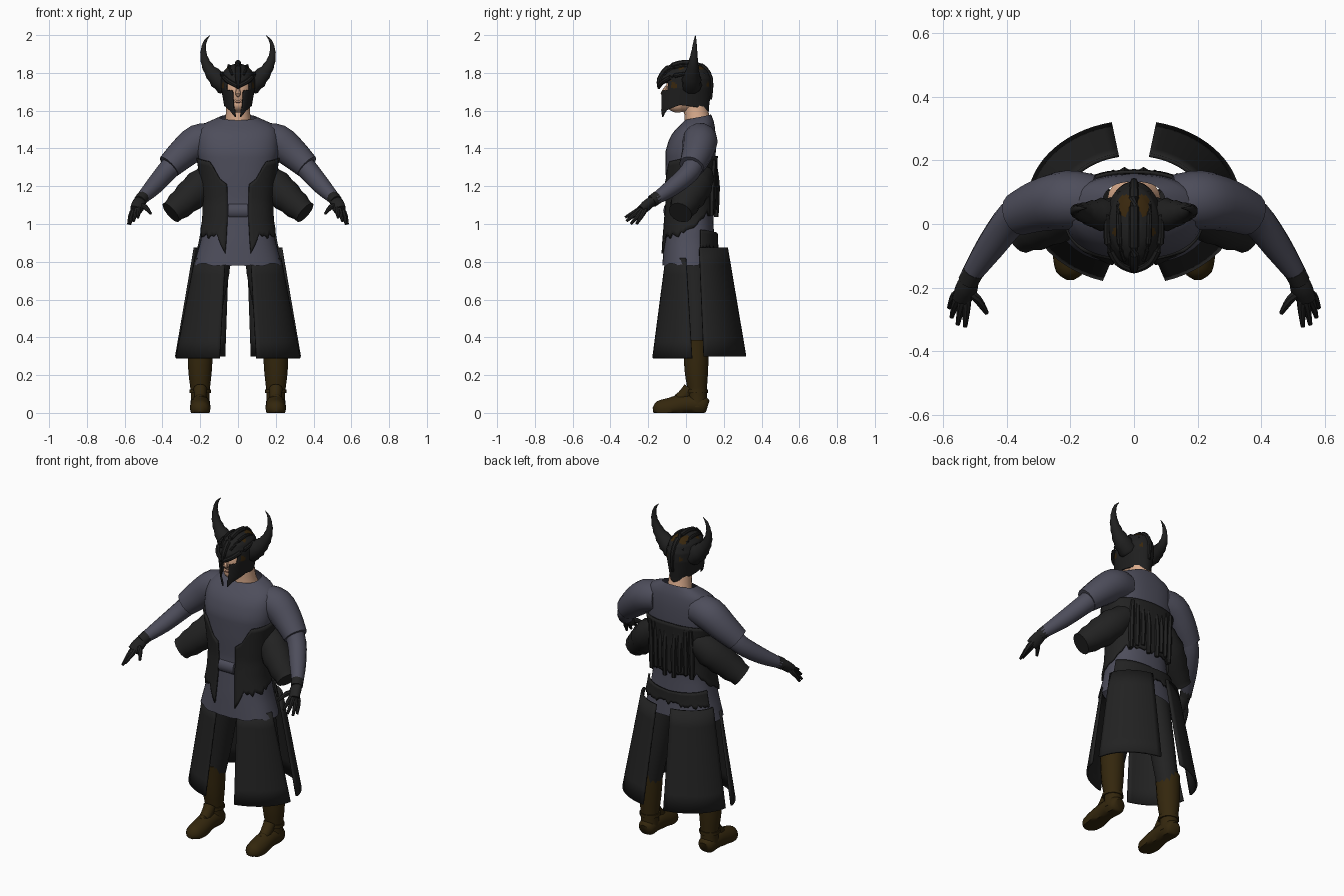
import bpy, bmesh, math, random
from mathutils import Vector, noise

random.seed(4)
cube = bpy.data.objects.get("Cube")
if cube:
    bpy.data.objects.remove(cube)


def material(name, *rgb):
    m = bpy.data.materials.new(name)
    m.use_nodes = True
    m.diffuse_color = (*rgb, 1)
    m.node_tree.nodes["Principled BSDF"].inputs["Base Color"].default_value = (*rgb, 1)
    return m


cloth = material("slate cloth", .075, .075, .105)
leather = material("black leather", .016, .016, .016)
metal = material("dark iron", .014, .014, .014)
rust = material("rusty iron", .04, .02, .004)
brown = material("brown leather", .034, .02, .004)
skin = material("skin", .72, .42, .27)
lips = material("lips", .35, .15, .1)


def interp(table, t):
    """Linear lookup of the values after the first entry of each row."""
    if t <= table[0][0]:
        return table[0][1:]
    for p, q in zip(table, table[1:]):
        if t <= q[0]:
            f = (t - p[0]) / (q[0] - p[0])
            return tuple(a + (b - a) * f for a, b in zip(p[1:], q[1:]))
    return table[-1][1:]


def finish(name, bm, mats, mirror=True, thick=0, angle=40):
    me = bpy.data.meshes.new(name)
    bm.to_mesh(me)
    bm.free()
    for m in mats:
        me.materials.append(m)
    ob = bpy.data.objects.new(name, me)
    bpy.context.collection.objects.link(ob)
    bpy.ops.object.select_all(action='DESELECT')
    ob.select_set(True)
    bpy.context.view_layer.objects.active = ob
    bpy.ops.object.shade_smooth_by_angle(angle=math.radians(angle))
    if mirror:
        ob.modifiers.new("Mirror", 'MIRROR')
    if thick:
        s = ob.modifiers.new("Solidify", 'SOLIDIFY')
        s.thickness = thick
    return ob


def shell(name, rows, mats, a0, a1, low, high, cols=24, steps=16, grow=0,
          power=1, jag=0, tilt=0, thick=0, drop=None, paint=None):
    """Half shell round the body; rows hold z, half width, front y, back y."""
    bm = bmesh.new()
    grid = []
    for i in range(cols + 1):
        deg = a0 + (a1 - a0) * i / cols
        c, s = math.cos(math.radians(deg)), math.sin(math.radians(deg))
        c = 0 if abs(deg) == 90 else c
        lo = interp(low, deg)[0] + random.uniform(-jag, jag)
        hi = interp(high, deg)[0]
        line = []
        for j in range(steps + 1):
            z = lo + (hi - lo) * j / steps
            w, f, b = interp(rows, z)
            x = (w + grow) * c ** power
            y = (f + b) / 2 + ((b - f) / 2 + grow) * math.copysign(abs(s) ** power, s)
            line.append(bm.verts.new((x, y, z + tilt * s * (j / steps) ** 8)))
        grid.append(line)
    for i in range(cols):
        for j in range(steps):
            f = bm.faces.new((grid[i][j], grid[i+1][j], grid[i+1][j+1], grid[i][j+1]))
            p = f.calc_center_median()
            if drop and drop(p):
                bm.faces.remove(f)
            elif paint:
                f.material_index = paint(p)
    return finish(name, bm, mats, thick=thick)


def tube(name, pts, mat, n=12, sub=3, mirror=True, flat=1, ridge=0, floor=False):
    """Round limb through points of x, y, z, radius."""
    P = [Vector(p) for p in pts]
    path = []
    for k in range(len(P) - 1):
        a, b, c, d = P[max(k-1, 0)], P[k], P[k+1], P[min(k+2, len(P)-1)]
        for i in range(sub):
            t = i / sub
            path.append(b + (c - a) * (t / 2) + (2*a - 5*b + 4*c - d) * (t*t / 2)
                        + (3*b - a - 3*c + d) * (t**3 / 2))
    path.append(P[-1])
    bm = bmesh.new()
    rings = []
    for k, p in enumerate(path):
        t = (path[min(k+1, len(path)-1)] - path[max(k-1, 0)]).xyz.normalized()
        side = Vector((0, 1, 0)) if abs(t.y) < .9 else Vector((1, 0, 0))
        side = (side - t * side.dot(t)).normalized()
        up = t.cross(side)
        r = p.w * (1 + (ridge if k % 2 else -ridge))
        ring = []
        for i in range(n):
            a = math.tau * i / n
            v = p.xyz + side * (math.cos(a) * r * flat) + up * (math.sin(a) * r)
            if floor:
                v.z = max(v.z, 0)
            ring.append(bm.verts.new(v))
        rings.append(ring)
    for A, B in zip(rings, rings[1:]):
        for i in range(n):
            bm.faces.new((A[i], A[(i+1) % n], B[(i+1) % n], B[i]))
    bm.faces.new(rings[0][::-1])
    bm.faces.new(rings[-1])
    bmesh.ops.recalc_face_normals(bm, faces=bm.faces)
    return finish(name, bm, [mat], mirror)


def ball(name, at, size, mat):
    bm = bmesh.new()
    bmesh.ops.create_uvsphere(bm, u_segments=20, v_segments=14, radius=1)
    for v in bm.verts:
        v.co = Vector(at) + v.co * Vector(size)
    return finish(name, bm, [mat], False)


# Tunic with ragged hem
torso = [(.78, .235, -.125, .16), (.9, .2, -.118, .15), (1.02, .178, -.108, .145),
         (1.12, .175, -.1, .145), (1.25, .19, -.107, .15), (1.38, .215, -.11, .158),
         (1.46, .215, -.088, .158), (1.51, .2, -.055, .152), (1.54, .165, -.025, .145),
         (1.57, .085, .0, .13)]
shell("tunic", torso, [cloth], -90, 90, [(0, .785)], [(0, 1.565)], steps=26,
      power=.85, jag=.008, tilt=.015)

# Open ragged coat, hanging back strips and lower band
shell("torn_coat", torso, [leather], -76, 90,
      [(-76, .86), (-68, .88), (-60, .95), (-30, .93), (0, .96), (35, 1.06), (90, 1.06)],
      [(-76, 1.21), (-64, 1.24), (-50, 1.33), (0, 1.35), (90, 1.36)],
      cols=30, grow=.012, power=.85, jag=.018, thick=.01)
shell("back_band", torso, [leather], 20, 90, [(0, .88)], [(20, .97), (90, .95)],
      steps=5, grow=.02, power=.85, jag=.012, thick=.01)
for k in range(4):
    x = .03 + k * .035
    end = 1.02 + random.uniform(0, .06)
    tube("back_fold", [(x, .15, 1.34, .01), (x, .163 - k * .008, 1.2, .016),
                       (x, .16 - k * .008, end, .012)], leather, n=6)
tube("empty_coat_sleeve", [(.12, .08, 1.27, .07), (.2, .05, 1.2, .088),
                           (.28, .005, 1.125, .08), (.355, -.03, 1.06, .062)],
     leather, n=14, ridge=.035)
tube("waist_knot", [(-.05, -.103, 1.07, .035), (.05, -.103, 1.07, .035)], cloth,
     mirror=False, n=8, flat=.5)

# Split coat skirts
front = [(.29, .335, -.19, .325), (.82, .232, -.115, .15)]
shell("front_skirt", front, [leather], -73, -8, [(0, .29)], [(0, .82)],
      cols=14, steps=6, thick=.01)
back = [(.3, .335, -.19, .325), (.88, .235, -.12, .225)]
shell("back_skirt", back, [leather], 6, 78, [(0, .3)], [(0, .875)],
      cols=14, steps=6, thick=.012)

# Trousers and boots
tube("trouser_leg", [(.115, .04, .88, .075), (.125, .045, .75, .08),
                     (.165, .055, .5, .07), (.195, .055, .33, .062)], leather)
tube("boot_shaft", [(.2, .06, .03, .052), (.2, .06, .11, .05), (.201, .055, .22, .062),
                    (.198, .052, .385, .069)], brown, n=16)
tube("boot_foot", [(.2, .115, .035, .03), (.2, .09, .04, .05), (.2, .0, .045, .052),
                   (.2, -.09, .025, .055), (.2, -.15, .018, .044), (.2, -.175, .015, .012)],
     brown, n=14, floor=True)
tube("boot_strap", [(.2, .058, .105, .058), (.2, .058, .125, .058)], brown, sub=1)
tube("boot_tongue", [(.2, -.08, .055, .025), (.2, -.02, .085, .032), (.2, .02, .13, .035)], brown)

# Arms
tube("short_sleeve", [(.13, .07, 1.45, .085), (.21, .075, 1.437, .093), (.29, .06, 1.375, .083),
                      (.365, .03, 1.305, .068)], cloth, n=14)
tube("forearm", [(.32, .05, 1.34, .06), (.38, .02, 1.275, .054), (.45, -.07, 1.195, .046),
                 (.515, -.165, 1.13, .031)], cloth)

# Gloved hands
tube("glove_cuff", [(.503, -.148, 1.143, .034), (.52, -.18, 1.12, .033)], leather, sub=1)
tube("glove_palm", [(.515, -.165, 1.13, .029), (.525, -.2, 1.105, .037),
                    (.54, -.235, 1.075, .033)], leather, flat=.75)
fingers = [((.562, -.225, 1.06), (.58, -.262, 1.0)), ((.556, -.24, 1.06), (.572, -.292, 1.0)),
           ((.54, -.25, 1.068), (.553, -.315, 1.015)), ((.525, -.25, 1.075), (.53, -.322, 1.035)),
           ((.492, -.235, 1.09), (.462, -.28, 1.055))]
for knuckle, tip in fingers:
    tube("glove_finger", [(.527, -.205, 1.1, .014), (*knuckle, .014), (*tip, .007)], leather, n=8)

# Head
tube("neck", [(0, .07, 1.49, .085), (0, .06, 1.55, .068), (0, .045, 1.66, .06)],
     skin, mirror=False, n=16)
ball("head", (0, .0, 1.705), (.076, .108, .115), skin)
ball("jaw", (0, -.045, 1.635), (.052, .058, .045), skin)
tube("nose", [(0, -.1, 1.73, .008), (0, -.12, 1.69, .014), (0, -.1, 1.68, .008)],
     skin, mirror=False, n=8)
ball("mouth", (0, -.098, 1.645), (.02, .008, .004), lips)

# Helmet with eye and mouth openings, patched with rust
helm = [(1.56, .058, -.13, .118), (1.62, .072, -.138, .122), (1.72, .09, -.138, .134),
        (1.77, .09, -.13, .132), (1.81, .076, -.11, .115), (1.835, .052, -.075, .085),
        (1.848, .02, -.03, .04), (1.85, .001, .0, .002)]


def face_opening(p):
    eye = p.x < .064 and abs(p.z - 1.718 - p.x * .2) < .02
    return p.y < -.03 and (eye or (p.x < .026 + (p.z - 1.65) * .12 and p.z < 1.72))


def rust_patch(p):
    return int(p.z > 1.72 and p.y > -.08 and noise.noise(p * 22) > .22)


shell("helmet", helm, [metal, rust], -90, 90,
      [(-90, 1.56), (-72, 1.568), (-50, 1.6), (-10, 1.63), (40, 1.615), (90, 1.59)],
      [(0, 1.85)], cols=36, steps=44, thick=.008, drop=face_opening, paint=rust_patch)
tube("helmet_crest", [(0, -.143, 1.715, .006), (0, -.14, 1.765, .014), (0, -.095, 1.825, .016),
                      (0, -.01, 1.853, .016), (0, .08, 1.838, .015), (0, .13, 1.77, .013),
                      (0, .13, 1.66, .008)], metal, mirror=False, n=8)
tube("helmet_brow", [(.004, -.143, 1.73, .012), (.05, -.12, 1.755, .013), (.082, -.06, 1.785, .012),
                     (.085, .03, 1.8, .008)], metal, n=8)
tube("helmet_rib", [(.03, -.115, 1.79, .006), (.045, -.06, 1.828, .009), (.048, .03, 1.834, .009),
                    (.045, .1, 1.79, .006)], metal, n=8)

# Curved ridged horns
tube("horn", [(.06, .03, 1.725, .052), (.105, .03, 1.765, .05), (.15, .035, 1.815, .034),
              (.177, .04, 1.87, .023), (.183, .045, 1.925, .014), (.172, .048, 1.97, .008),
              (.148, .05, 1.999, .001)], metal, n=10, ridge=.06)
